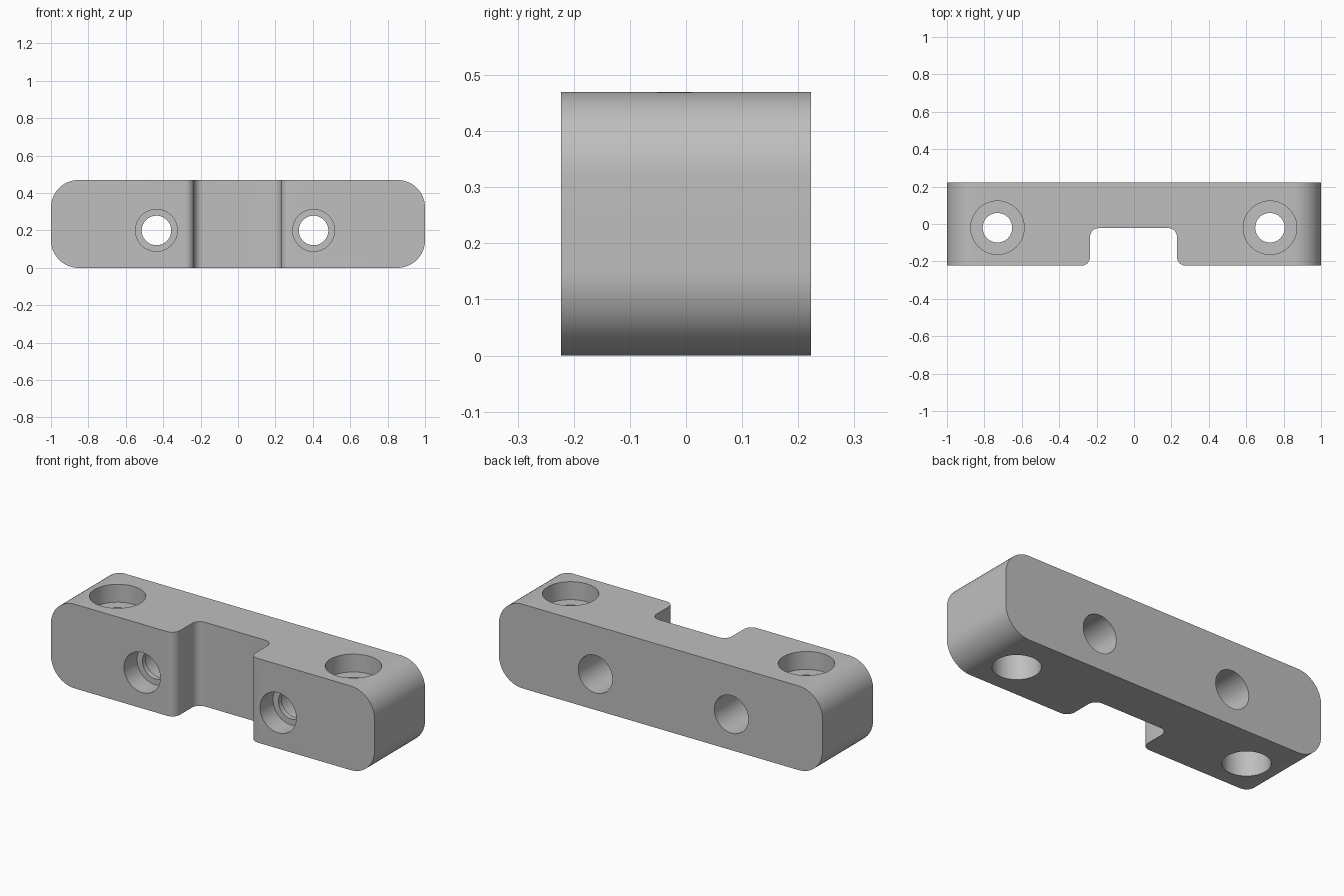
import bpy, bmesh, math
from mathutils import Vector, Matrix

if "Cube" in bpy.data.objects:
    bpy.data.objects.remove(bpy.data.objects["Cube"])

HX, HY, H = 1.0, 0.223, 0.47

grey = bpy.data.materials.new("plain grey")
grey.diffuse_color = (0.52, 0.52, 0.52, 1)
grey.use_nodes = True
grey.node_tree.nodes["Principled BSDF"].inputs["Base Color"].default_value = grey.diffuse_color


def rounded(points, seg=10):
    """Outline from (x, y, radius) corners, each rounded with a tangent arc."""
    out = []
    n = len(points)
    for i, (x, y, r) in enumerate(points):
        p = Vector((x, y))
        if r == 0:
            out.append(p)
            continue
        a = (Vector(points[i - 1][:2]) - p).normalized()
        b = (Vector(points[(i + 1) % n][:2]) - p).normalized()
        c = p + (a + b) * r
        for k in range(seg + 1):
            t = k / seg * math.pi / 2
            out.append(c - b * r * math.cos(t) - a * r * math.sin(t))
    return out


def prism(name, outline, place, vec):
    """Extrude a flat outline along vec."""
    bm = bmesh.new()
    face = bm.faces.new([bm.verts.new(place(p)) for p in outline])
    ext = bmesh.ops.extrude_face_region(bm, geom=[face])
    verts = [g for g in ext["geom"] if isinstance(g, bmesh.types.BMVert)]
    bmesh.ops.translate(bm, verts=verts, vec=vec)
    bmesh.ops.recalc_face_normals(bm, faces=bm.faces)
    return finish(name, bm)


def finish(name, bm):
    me = bpy.data.meshes.new(name)
    bm.to_mesh(me)
    bm.free()
    ob = bpy.data.objects.new(name, me)
    bpy.context.collection.objects.link(ob)
    me.materials.append(grey)
    return ob


def bore(name, start, axis, steps):
    """Stepped round cutter: steps are (distance along axis, radius)."""
    bm = bmesh.new()
    rot = Vector(axis).to_track_quat('Z', 'Y').to_matrix().to_4x4()
    n = 48
    rings = []
    for d, r in steps:
        rings.append([bm.verts.new((r * math.cos(2 * math.pi * i / n),
                                    r * math.sin(2 * math.pi * i / n), d)) for i in range(n)])
    for lo, hi in zip(rings, rings[1:]):
        for i in range(n):
            j = (i + 1) % n
            bm.faces.new((lo[i], lo[j], hi[j], hi[i]))
    bm.faces.new(rings[0][::-1])
    bm.faces.new(rings[-1])
    bm.transform(Matrix.Translation(start) @ rot)
    bmesh.ops.recalc_face_normals(bm, faces=bm.faces)
    return finish(name, bm)


def boolean(target, cutter, op):
    m = target.modifiers.new(cutter.name, 'BOOLEAN')
    m.operation, m.object, m.solver = op, cutter, 'EXACT'
    bpy.context.view_layer.objects.active = target
    bpy.ops.object.modifier_apply(modifier=m.name)
    bpy.data.objects.remove(cutter)


# Body: plan outline with the front notch, standing full height
f = 0.047
plan = rounded([(-HX, -HY, 0), (-0.235, -HY, f), (-0.235, -0.022, f), (0.23, -0.022, f),
                (0.23, -HY, f), (HX, -HY, 0), (HX, HY, 0), (-HX, HY, 0)])
body = prism("mounting_block", plan, lambda p: (p.x, p.y, 0), (0, 0, H))

# Rounded ends: keep what lies inside the front outline
r = 0.148
front = rounded([(-HX, 0, r), (HX, 0, r), (HX, H, r), (-HX, H, r)], 16)
boolean(body, prism("end_rounding", front, lambda p: (p.x, -0.5, p.y), (0, 1, 0)), 'INTERSECT')

# Vertical bolt holes: wide from the top and from below, narrow between
for x in (-0.73, 0.727):
    boolean(body, bore("vertical_hole", (x, -0.02, 0), (0, 0, 1),
                       [(-0.1, 0.12), (0.34, 0.12), (0.34, 0.079), (0.37, 0.079),
                        (0.37, 0.143), (0.6, 0.143)]), 'DIFFERENCE')

# Cross holes: wide from the front and back, narrow between
for x in (-0.436, 0.404):
    boolean(body, bore("cross_hole", (x, -HY, 0.2), (0, 1, 0),
                       [(-0.1, 0.112), (0.115, 0.112), (0.115, 0.079), (0.145, 0.079),
                        (0.145, 0.105), (0.6, 0.105)]), 'DIFFERENCE')

bpy.ops.object.select_all(action='DESELECT')
body.select_set(True)
bpy.context.view_layer.objects.active = body
bpy.ops.object.shade_smooth_by_angle(angle=math.radians(30))
